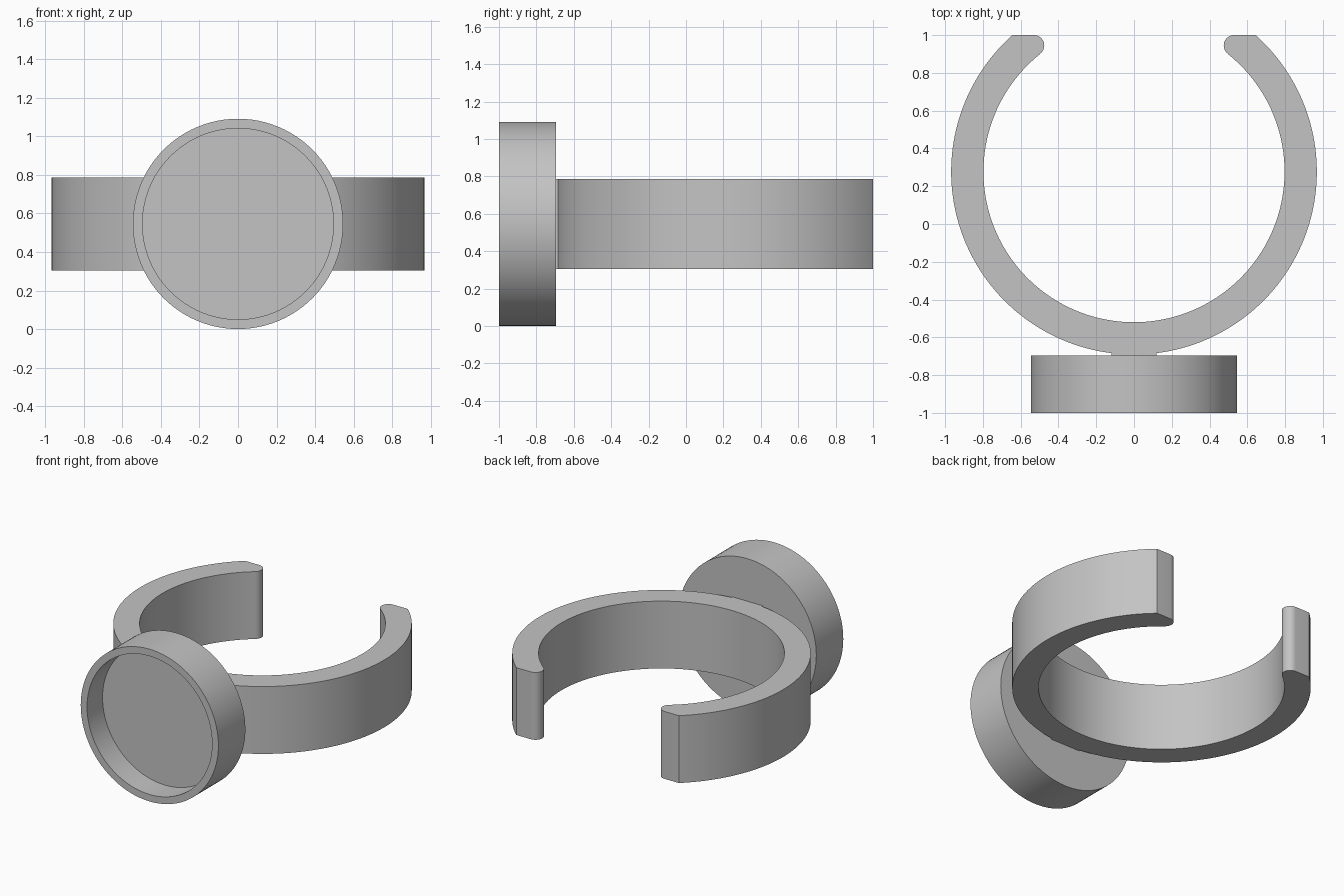
import bpy, bmesh, math
from mathutils import Matrix

if "Cube" in bpy.data.objects:
    bpy.data.objects.remove(bpy.data.objects["Cube"])

grey = bpy.data.materials.new("plain grey")
grey.diffuse_color = (0.55, 0.55, 0.55, 1)
grey.use_nodes = True
grey.node_tree.nodes["Principled BSDF"].inputs["Base Color"].default_value = grey.diffuse_color

ZC = 0.546            # shared mid height of band and cup
Z0, Z1 = 0.305, 0.787  # band bottom and top
YC = 0.277            # centre of the band's circle
R_OUT, R_IN = 0.968, 0.797


def finish(name, bm):
    bmesh.ops.recalc_face_normals(bm, faces=bm.faces)
    mesh = bpy.data.meshes.new(name)
    bm.to_mesh(mesh)
    bm.free()
    mesh.materials.append(grey)
    obj = bpy.data.objects.new(name, mesh)
    bpy.context.collection.objects.link(obj)
    bpy.ops.object.select_all(action='DESELECT')
    obj.select_set(True)
    bpy.context.view_layer.objects.active = obj
    bpy.ops.object.shade_smooth_by_angle(angle=math.radians(30))
    return obj


def arc(cx, cy, r, a0, a1, n):
    return [(cx + r * math.cos(a0 + (a1 - a0) * i / n),
             cy + r * math.sin(a0 + (a1 - a0) * i / n)) for i in range(n + 1)]


# Open band: right half outline from the bottom middle, round the tip, and back
a_out = math.asin((1 - YC) / R_OUT)
a_in = math.atan2(0.90 - YC, 0.497)
outer = arc(0, YC, R_OUT, -math.pi / 2, a_out, 64)
tip = arc(0.53, 0.945, 0.055, math.pi / 2, math.radians(234), 14)
inner = arc(0, YC, R_IN, a_in, -math.pi / 2, 64)
right = outer + tip + inner
left = [(-x, y) for x, y in reversed(right[1:-1])]
bm = bmesh.new()
face = bm.faces.new([bm.verts.new((x, y, Z0)) for x, y in right + left])
ext = bmesh.ops.extrude_face_region(bm, geom=[face])
bmesh.ops.translate(bm, vec=(0, 0, Z1 - Z0),
                    verts=[v for v in ext["geom"] if isinstance(v, bmesh.types.BMVert)])
finish("open_band", bm)

# Round cup facing the front: profile of (radius, y) spun about the y axis
profile = [(0, -0.825), (0.495, -0.825), (0.495, -1), (0.545, -1),
           (0.545, -0.695), (0, -0.695)]
bm = bmesh.new()
verts = [bm.verts.new((r, y, ZC)) for r, y in profile]
edges = [bm.edges.new(pair) for pair in zip(verts, verts[1:])]
bmesh.ops.spin(bm, geom=verts + edges, cent=(0, 0, ZC), axis=(0, 1, 0),
               angle=2 * math.pi, steps=96)
bmesh.ops.remove_doubles(bm, verts=bm.verts, dist=1e-4)
finish("round_cup", bm)

# Narrow pad joining the cup to the band
bm = bmesh.new()
bmesh.ops.create_cube(bm, size=1, matrix=Matrix.Translation((0, -0.69, ZC))
                      @ Matrix.Diagonal((0.24, 0.02, Z1 - Z0 - 0.002, 1)))
finish("joining_pad", bm)
